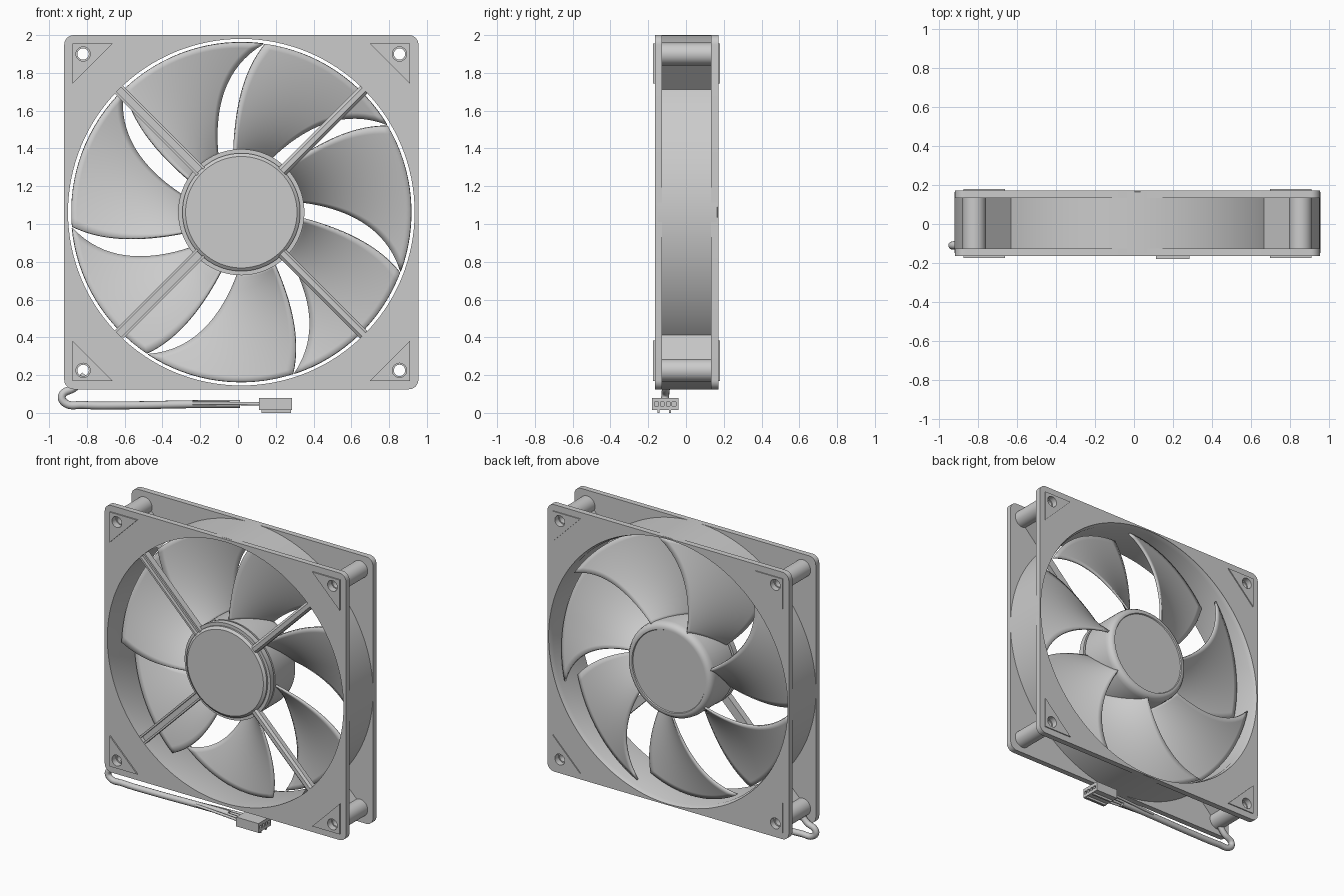
import bpy, bmesh
from math import sin, cos, pi, radians

if "Cube" in bpy.data.objects:
    bpy.data.objects.remove(bpy.data.objects["Cube"])

CX, CZ = 0.0175, 1.0625          # fan axis
HALF = 0.9375                    # half side of the square frame
HOLE = 0.8375                    # screw hole offset from the axis


def smooth(ob, angle=35):
    bpy.ops.object.select_all(action='DESELECT')
    bpy.context.view_layer.objects.active = ob
    ob.select_set(True)
    bpy.ops.object.shade_smooth_by_angle(angle=radians(angle))


def add_mesh(name, bm, loc=(CX, 0, CZ), angle=35):
    bmesh.ops.recalc_face_normals(bm, faces=bm.faces[:])
    me = bpy.data.meshes.new(name)
    bm.to_mesh(me)
    bm.free()
    ob = bpy.data.objects.new(name, me)
    ob.location = loc
    bpy.context.collection.objects.link(ob)
    smooth(ob, angle)
    return ob


def circle(x, y, r, n):
    return [(x + r * cos(2 * pi * i / n), y + r * sin(2 * pi * i / n)) for i in range(n)]


def rect(x0, x1, y0, y1):
    return [(x0, y0), (x1, y0), (x1, y1), (x0, y1)]


def sheet(name, loops, a, b, axis='Y', bevel=0.0):
    """Flat outline with holes, extruded from a to b along the axis."""
    cu = bpy.data.curves.new(name, 'CURVE')
    cu.dimensions, cu.fill_mode = '2D', 'BOTH'
    cu.extrude = (b - a) / 2
    for pts in loops:
        sp = cu.splines.new('POLY')
        sp.points.add(len(pts) - 1)
        for p, q in zip(sp.points, pts):
            p.co = (q[0], q[1], 0, 1)
        sp.use_cyclic_u = True
    ob = bpy.data.objects.new(name, cu)
    bpy.context.collection.objects.link(ob)
    mid = (a + b) / 2
    if axis == 'Y':
        ob.location, ob.rotation_euler = (CX, mid, CZ), (pi / 2, 0, 0)
    else:
        ob.location, ob.rotation_euler = (mid, 0, 0), (pi / 2, 0, pi / 2)
    bpy.ops.object.select_all(action='DESELECT')
    bpy.context.view_layer.objects.active = ob
    ob.select_set(True)
    bpy.ops.object.convert(target='MESH')
    ob = bpy.context.object
    ob.name = name
    smooth(ob)
    return ob


def lathe(name, profile, n=96, closed=False, loc=(CX, 0, CZ)):
    """Spin (radius, y) points around the y axis."""
    bm = bmesh.new()
    rings = []
    for r, y in profile:
        if r == 0:
            rings.append([bm.verts.new((0, y, 0))] * n)
        else:
            rings.append([bm.verts.new((x, y, z)) for x, z in circle(0, 0, r, n)])
    pairs = list(zip(rings, rings[1:])) + ([(rings[-1], rings[0])] if closed else [])
    for p, q in pairs:
        for i in range(n):
            j = (i + 1) % n
            bm.faces.new(list(dict.fromkeys((p[i], p[j], q[j], q[i]))))
    return add_mesh(name, bm, loc)


def tube(name, pts, radius):
    cu = bpy.data.curves.new(name, 'CURVE')
    cu.dimensions = '3D'
    cu.bevel_depth, cu.bevel_resolution, cu.resolution_u = radius, 4, 8
    cu.use_fill_caps = True
    sp = cu.splines.new('BEZIER')
    sp.bezier_points.add(len(pts) - 1)
    for p, q in zip(sp.bezier_points, pts):
        p.co = q
        p.handle_left_type = p.handle_right_type = 'AUTO'
    ob = bpy.data.objects.new(name, cu)
    bpy.context.collection.objects.link(ob)
    return ob


CORNERS = [(sx, sz) for sx in (-1, 1) for sz in (-1, 1)]

# Square front and back flanges with rounded corners
R = 0.05
outline = []
for k, (sx, sz) in enumerate([(1, 1), (-1, 1), (-1, -1), (1, -1)]):
    for i in range(9):
        a = pi / 2 * (k + i / 8)
        outline.append((sx * (HALF - R) + R * cos(a), sz * (HALF - R) + R * sin(a)))
holes = [circle(sx * HOLE, sz * HOLE, 0.038, 24) for sx, sz in CORNERS]
sheet("front_flange", [outline, circle(0, 0, 0.9175, 128)] + holes, -0.165, -0.126)
sheet("back_flange", [outline, circle(0, 0, 0.929, 128)] + holes, 0.133, 0.173)

# Round duct joining the flanges, flared at the back
lathe("duct", [(0.9175, -0.15), (0.9175, 0.14), (0.93, 0.17), (0.939, 0.165), (0.939, -0.15)],
      128, closed=True)

# Corner pads, screw posts and diagonal ribs
for sx, sz in CORNERS:
    tri = [(sx * 0.68, sz * 0.893), (sx * 0.893, sz * 0.893), (sx * 0.893, sz * 0.68)]
    hole = circle(sx * HOLE, sz * HOLE, 0.038, 24)
    sheet("front_corner_pad", [tri, hole], -0.174, -0.16)
    sheet("back_corner_pad", [tri, hole], 0.168, 0.18)
    lathe("screw_post", [(0.03, -0.13), (0.06, -0.13), (0.06, 0.14), (0.03, 0.14)], 32, True,
          (CX + sx * HOLE, 0, CZ + sz * HOLE))
    w = 0.014
    rib = [(sx * (0.66 + w), sz * (0.66 - w)), (sx * (0.80 + w), sz * (0.80 - w)),
           (sx * (0.80 - w), sz * (0.80 + w)), (sx * (0.66 - w), sz * (0.66 + w))]
    sheet("corner_rib", [rib], -0.13, 0.14)

# Motor holder at the front
lathe("motor_holder", [(0, -0.165), (0.295, -0.165), (0.312, -0.152), (0.312, -0.14),
                       (0.334, -0.14), (0.334, -0.1), (0.30, -0.1), (0.30, -0.08), (0, -0.08)])

# Rotor hub with a shallow ring groove on its back
lathe("rotor_hub", [(0, -0.085), (0.331, -0.085), (0.331, 0.12), (0.327, 0.143), (0.315, 0.16),
                    (0.298, 0.167), (0.286, 0.167), (0.282, 0.16), (0, 0.16)])

# Struts: solid on the right, open cable channels on the left
solid = [(-.027, -.12), (-.027, -.152), (-.013, -.165), (.013, -.165), (.027, -.152), (.027, -.12)]
channel = [(-.03, -.12), (-.03, -.164), (-.017, -.164), (-.017, -.14),
           (.017, -.14), (.017, -.164), (.03, -.164), (.03, -.12)]
for k in range(4):
    a = pi / 4 + k * pi / 2
    bm = bmesh.new()
    ends = []
    for r in (0.305, 0.928):
        ends.append([bm.verts.new((r * cos(a) - t * sin(a), y, r * sin(a) + t * cos(a)))
                     for t, y in (channel if k in (1, 2) else solid)])
    n = len(ends[0])
    for i in range(n):
        j = (i + 1) % n
        bm.faces.new((ends[0][i], ends[0][j], ends[1][j], ends[1][i]))
    bm.faces.new(ends[0])
    bm.faces.new(ends[1])
    add_mesh("strut", bm, angle=20)


# Seven swept blades
def interp(pts, x):
    total = 0
    for i, (xi, yi) in enumerate(pts):
        for j, (xj, _) in enumerate(pts):
            if i != j:
                yi *= (x - xj) / (xi - xj)
        total += yi
    return total


BACK_EDGE = [(0.34, 60.5), (0.553, 50.9), (0.79, 39.0), (0.905, 30.6)]
FRONT_EDGE = [(0.34, 96.3), (0.54, 92.0), (0.74, 87.2), (0.905, 81.8)]
NR, NU = 20, 16
for k in range(7):
    bm = bmesh.new()
    grid = []
    for i in range(NR + 1):
        t = i / NR
        r = 0.315 + (0.90 - 0.315) * t
        a0, a1 = interp(BACK_EDGE, r), interp(FRONT_EDGE, r)
        y0, y1 = 0.145 - 0.035 * t, -0.075 + 0.045 * t
        row = []
        for j in range(NU + 1):
            u = j / NU
            a = radians(a0 + (a1 - a0) * u + k * 360 / 7)
            row.append(bm.verts.new((r * cos(a), y0 + (y1 - y0) * u, r * sin(a))))
        grid.append(row)
    for i in range(NR):
        for j in range(NU):
            bm.faces.new((grid[i][j], grid[i + 1][j], grid[i + 1][j + 1], grid[i][j + 1]))
    blade = add_mesh("blade", bm)
    mod = blade.modifiers.new("thickness", 'SOLIDIFY')
    mod.thickness, mod.offset = 0.014, 0

# Cable sleeve from the lower left corner, then four loose wires
Y = -0.11
tube("cable", [(-0.81, -0.1, 0.2), (-0.865, -0.105, 0.135), (-0.932, Y, 0.09), (-0.915, Y, 0.052),
               (-0.82, Y, 0.042), (-0.6, Y, 0.04), (-0.24, Y, 0.046), (0.01, Y, 0.048)], 0.021)
for i in range(4):
    y = Y + (i - 1.5) * 0.031
    tube("wire", [(-0.24, Y + (i - 1.5) * 0.012, 0.05), (-0.05, Y + (i - 1.5) * 0.022, 0.05),
                  (0.12, y, 0.048)], 0.009)

# Connector: solid rear, four sockets in front, two guide rails below
body = rect(-0.18, -0.04, 0.015, 0.08)
sockets = [rect(Y + (i - 1.5) * 0.031 - 0.01, Y + (i - 1.5) * 0.031 + 0.01, 0.036, 0.058)
           for i in range(4)]
sheet("connector_rear", [body], 0.112, 0.16)
sheet("connector_front", [body] + sockets, 0.16, 0.285)
for y in (-0.145, -0.085):
    sheet("connector_rail", [rect(y - 0.006, y + 0.006, 0.0, 0.02)], 0.125, 0.28, 'X')
for name in ("connector_rear", "connector_front"):
    ob = bpy.data.objects[name]
    ob.rotation_euler = (pi / 2, 0, pi / 2)
    ob.location = ((0.136 if "rear" in name else 0.2225), 0, 0)
